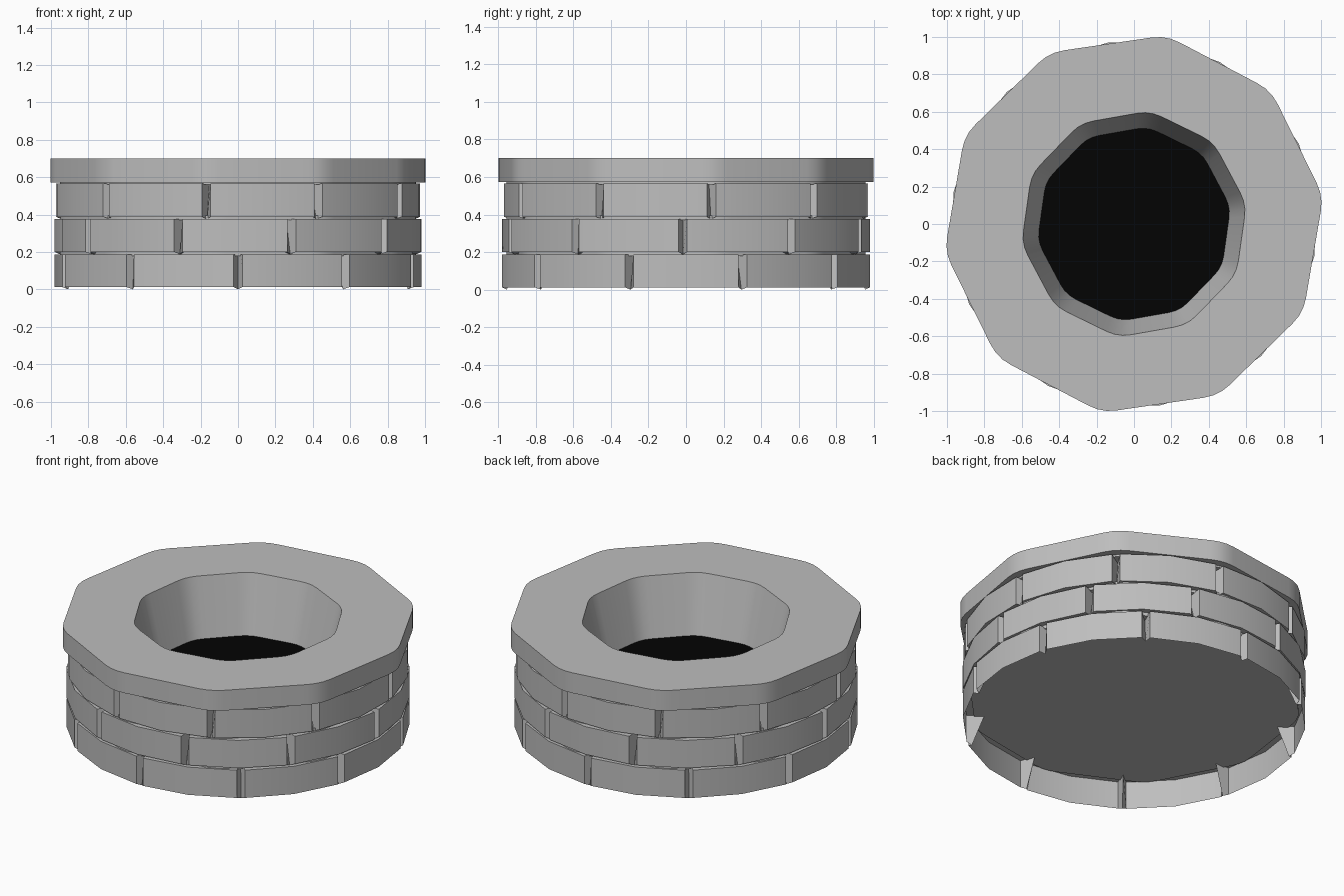
import bpy, bmesh, math
from mathutils import Vector

SIDES = 10
STEP = math.tau / SIDES

cube = bpy.data.objects.get("Cube")
if cube:
    bpy.data.objects.remove(cube, do_unlink=True)


def material(name, value):
    mat = bpy.data.materials.new(name)
    mat.use_nodes = True
    colour = (value, value, value, 1)
    mat.diffuse_color = colour
    mat.node_tree.nodes["Principled BSDF"].inputs["Base Color"].default_value = colour
    return mat


stone = material("grey stone", 0.515)
dark = material("dark water", 0.001)


def finish(bm, name, mat):
    bmesh.ops.recalc_face_normals(bm, faces=bm.faces)
    mesh = bpy.data.meshes.new(name)
    bm.to_mesh(mesh)
    bm.free()
    mesh.materials.append(mat)
    obj = bpy.data.objects.new(name, mesh)
    bpy.context.collection.objects.link(obj)
    bpy.ops.object.select_all(action="DESELECT")
    obj.select_set(True)
    bpy.context.view_layer.objects.active = obj
    bpy.ops.object.shade_smooth_by_angle(angle=math.radians(30))


def polar(radius, angle, z):
    return Vector((radius * math.cos(angle), radius * math.sin(angle), z))


def rounded_loop(bm, radius, z, cut, turn=82):
    """Ring of vertices around a decagon with softened corners."""
    corners = [polar(radius, math.radians(turn) + i * STEP, z) for i in range(SIDES)]
    verts = []
    for i, c in enumerate(corners):
        a = c + (corners[i - 1] - c).normalized() * cut
        b = c + (corners[(i + 1) % SIDES] - c).normalized() * cut
        for k in range(4):
            t = k / 3
            verts.append(bm.verts.new(a * (1 - t) ** 2 + c * 2 * t * (1 - t) + b * t * t))
    return verts


def loft(bm, loops):
    for low, high in zip(loops, loops[1:]):
        n = len(low)
        for i in range(n):
            j = (i + 1) % n
            bm.faces.new((low[i], low[j], high[j], high[i]))


# Recessed floor, collars between the courses, rim and sloping inner wall
bm = bmesh.new()
core = [(0.975, 0.178), (0.975, 0.205), (0.8, 0.205), (0.8, 0.37), (0.975, 0.37),
        (0.975, 0.395), (0.8, 0.395), (0.8, 0.56), (0.975, 0.56), (0.975, 0.572)]
loops = [rounded_loop(bm, r, z, 0.08) for r, z in core]
loops += [rounded_loop(bm, 1.023, z, 0.08, 80.3) for z in (0.572, 0.7)]
loops += [rounded_loop(bm, 0.61, 0.7, 0.07), rounded_loop(bm, 0.522, 0.33, 0.06)]
loft(bm, loops)
bm.faces.new(loops[0])
bm.faces.new(loops[-1])
finish(bm, "rim_and_core", stone)

# Dark surface inside the well
bm = bmesh.new()
bm.faces.new(rounded_loop(bm, 0.526, 0.34, 0.06))
finish(bm, "water", dark)


def course_loop(bm, offset, radius, groove_radius, z, groove_z):
    """Ring of ten bricks, each with a middle bend, parted by V grooves."""
    gap = 0.024
    verts = []
    for i in range(SIDES):
        first = math.radians(offset) + i * STEP
        verts.append(bm.verts.new(polar(groove_radius, first, groove_z)))
        for angle in (gap, STEP / 2, STEP - gap):
            verts.append(bm.verts.new(polar(radius, first + angle, z)))
    return verts


# Three staggered courses; grooves deepen towards the top, lowest course is open below
courses = [("lower_bricks", -90, 0.012, 0.187, False),
           ("middle_bricks", -109, 0.2, 0.375, True),
           ("upper_bricks", -100, 0.388, 0.565, True)]
for name, offset, z0, z1, underside in courses:
    bm = bmesh.new()
    loops = [course_loop(bm, offset, 0.98, 0.955, z0, z0 - 0.012),
             course_loop(bm, offset, 0.98, 0.88, z1, z1),
             course_loop(bm, offset, 0.82, 0.82, z1, z1)]
    if underside:
        loops.insert(0, course_loop(bm, offset, 0.82, 0.82, z0, z0))
    loft(bm, loops)
    finish(bm, name, stone)
